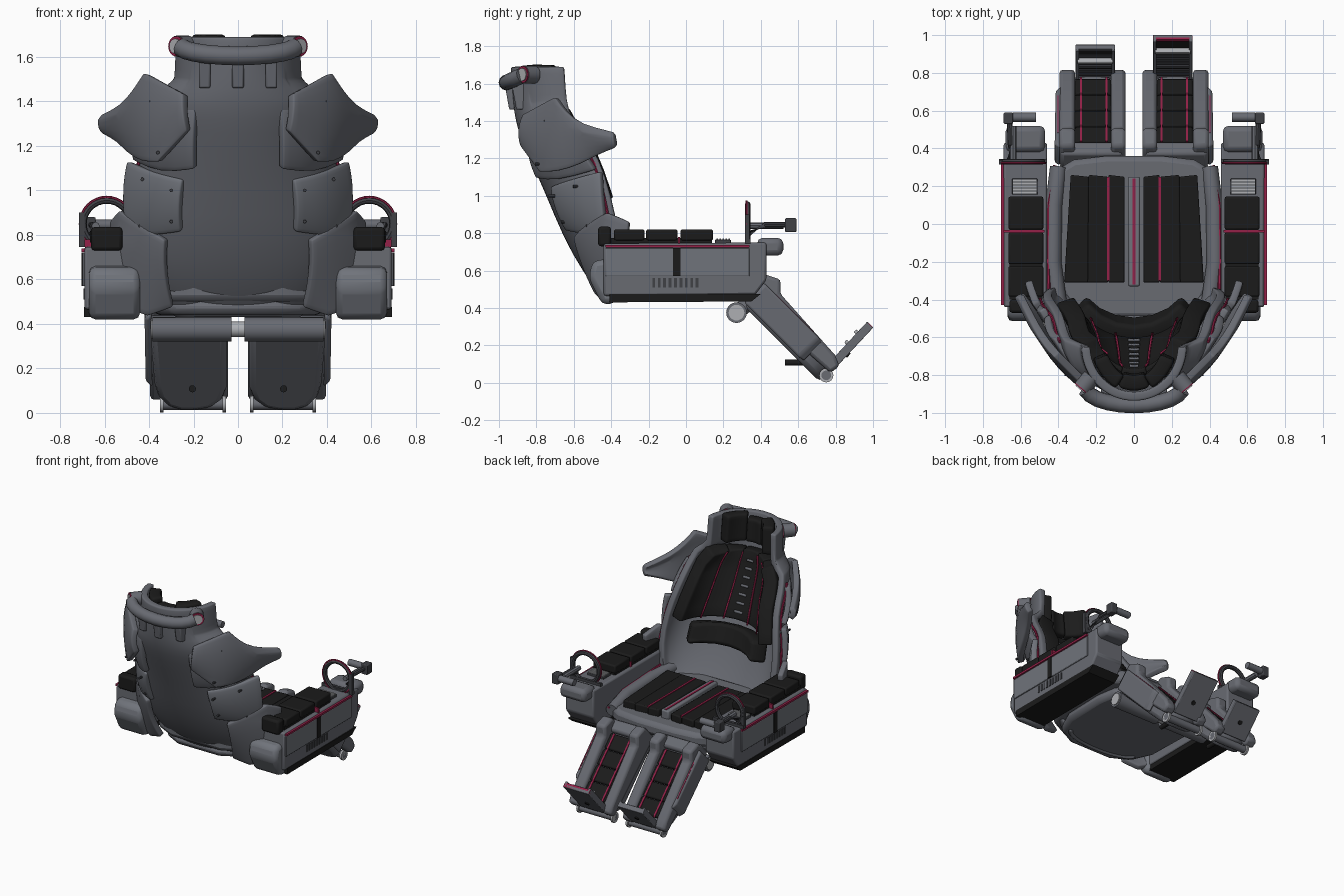
import bpy, bmesh, math
from mathutils import Vector

if "Cube" in bpy.data.objects:
    bpy.data.objects.remove(bpy.data.objects["Cube"])

def mat(name, c):
    m = bpy.data.materials.new(name)
    m.diffuse_color = (*c, 1)
    m.use_nodes = True
    m.node_tree.nodes["Principled BSDF"].inputs["Base Color"].default_value = m.diffuse_color
    return m

GREY = mat("hull grey", (.138, .145, .167))
PANEL = mat("panel grey", (.162, .173, .198))
DARK = mat("dark metal", (.05, .052, .06))
BLACK = mat("black padding", (.011, .011, .011))
RED = mat("crimson trim", (.30, .015, .065))
LIGHT = mat("light metal", (.42, .43, .45))

def add(name, verts, faces, m, mirror=False, thick=0, bevel=0, sub=0):
    me = bpy.data.meshes.new(name)
    me.from_pydata([tuple(v) for v in verts], [], faces)
    bm = bmesh.new()
    bm.from_mesh(me)
    bmesh.ops.recalc_face_normals(bm, faces=bm.faces)
    bm.to_mesh(me)
    bm.free()
    me.materials.append(m)
    ob = bpy.data.objects.new(name, me)
    bpy.context.collection.objects.link(ob)
    if thick:
        s = ob.modifiers.new("thickness", 'SOLIDIFY')
        s.thickness, s.offset = thick, 0
    if bevel:
        b = ob.modifiers.new("bevel", 'BEVEL')
        b.width, b.segments, b.limit_method = bevel, 2, 'ANGLE'
    if sub:
        s = ob.modifiers.new("subdivision", 'SUBSURF')
        s.levels = s.render_levels = sub
    if mirror:
        ob.modifiers.new("mirror", 'MIRROR').use_mirror_merge = False
    return ob

def sheet(name, rows, m, **k):
    n = len(rows[0])
    f = [(i*n+j, i*n+j+1, i*n+n+j+1, i*n+n+j) for i in range(len(rows)-1) for j in range(n-1)]
    return add(name, [p for r in rows for p in r], f, m, **k)

def prism(name, pts, lo, hi, m, at, **k):
    """Extrude a 2D outline between lo and hi; 'at' maps (a, b, height) to space."""
    n = len(pts)
    v = [at(a, b, h) for h in (lo, hi) for a, b in pts]
    f = [tuple(range(n)), tuple(range(n, 2*n))] + [(i, (i+1) % n, n+(i+1) % n, n+i) for i in range(n)]
    return add(name, v, f, m, **k)

def rect(a0, a1, b0, b1):
    return [(a0, b0), (a1, b0), (a1, b1), (a0, b1)]

up = lambda a, b, h: (a, b, h)          # outline in plan
side = lambda a, b, h: (h, a, b)        # outline in side elevation
leg = lambda a, t, n: (a, .39 + .707*(t+n), .435 + .707*(n-t))   # leg rest plane
leg_side = lambda t, n, a: leg(a, t, n)

def box(name, x, y, z, m, **k):
    k.setdefault("mirror", True)
    return prism(name, rect(*x, *y), *z, m, up, **k)

def tube(name, pts, r, m, mirror=True, closed=False, n=12):
    pts = [Vector(p) for p in pts]
    c, v, f = len(pts), [], []
    for i, p in enumerate(pts):
        a, b = (pts[i-1], pts[(i+1) % c]) if closed else (pts[max(i-1, 0)], pts[min(i+1, c-1)])
        t = (b-a).normalized()
        u = t.cross(Vector((0, 1, 0)) if abs(t.y) < .9 else Vector((0, 0, 1))).normalized()
        w = t.cross(u)
        v += [p + r*(math.cos(q)*u + math.sin(q)*w) for q in (2*math.pi*j/n for j in range(n))]
    for i in range(c if closed else c-1):
        for j in range(n):
            a, b = i*n, (i+1) % c*n
            f.append((a+j, a+(j+1) % n, b+(j+1) % n, b+j))
    if not closed:
        f += [tuple(range(n)), tuple(range(c*n-n, c*n))]
    return add(name, v, f, m, mirror=mirror)

# Back shell sections: height, half width, rear y, depth
SECT = [(.44, .28, -.42, .08), (.6, .45, -.55, .2), (.8, .49, -.66, .28), (1.0, .47, -.74, .32), (1.2, .42, -.83, .35),
        (1.34, .40, -.89, .31), (1.42, .37, -.91, .28), (1.49, .285, -.92, .26), (1.69, .275, -.935, .265)]

def shell(deg, z, off=0):
    for s, t in zip(SECT, SECT[1:]):
        if z <= t[0] or t is SECT[-1]:
            k = (z-s[0]) / (t[0]-s[0])
            w, y, d = (s[i] + k*(t[i]-s[i]) for i in (1, 2, 3))
            break
    a = math.radians(deg)
    return ((w-off)*math.sin(a), y + off + d*(1-math.cos(a)), z)

def patch(name, a0, a1, z0, z1, off, m, thick, na=6, nz=6, **k):
    rows = [[shell(a0+(a1-a0)*i/na, z0+(z1-z0)*j/nz, off) for i in range(na+1)] for j in range(nz+1)]
    return sheet(name, rows, m, thick=thick, **k)

sheet("back_shell", [[shell(a, s[0], .02) for a in range(-90, 91, 10)] for s in SECT],
      GREY, thick=.05, bevel=.012, sub=1)

# Armour panels wrapping the shell: (top, bottom) stations from the middle outwards
def armour(name, stations, m=GREY):
    rows = []
    for t, b in stations:
        t, b = Vector(t), Vector(b)
        c = (t+b)/2
        out = Vector((c.x, c.y+.3, 0)).normalized()*.02
        rows.append([t, t.lerp(b, .3)+out, t.lerp(b, .7)+out, b])
    sheet(name, rows, m, thick=.045, bevel=.012, sub=1, mirror=True)

armour("shoulder_wing", [((.235, -.86, 1.43), (.22, -.87, 1.27)), ((.33, -.77, 1.48), (.35, -.77, 1.13)),
       ((.41, -.69, 1.525), (.42, -.68, 1.13)), ((.455, -.64, 1.45), (.48, -.56, 1.17)),
       ((.51, -.56, 1.38), (.53, -.46, 1.23)), ((.595, -.38, 1.335), (.595, -.37, 1.265))])
armour("upper_side_panel", [((.18, -.84, 1.37), (.19, -.79, 1.10)), ((.30, -.77, 1.38), (.34, -.69, 1.08)),
       ((.41, -.60, 1.36), (.46, -.48, 1.14))])
armour("middle_side_panel", [((.24, -.71, 1.05), (.25, -.63, .82)), ((.38, -.63, 1.08), (.39, -.55, .80)),
       ((.485, -.45, 1.13), (.485, -.42, .80))], PANEL)
armour("lower_side_panel", [((.32, -.59, .78), (.29, -.47, .48)), ((.42, -.54, .84), (.40, -.43, .44)),
       ((.52, -.42, .91), (.48, -.40, .47)), ((.56, -.30, .86), (.49, -.33, .56))])
for z0, z1 in ((.8, 1.08), (1.1, 1.38)):
    tube("shell_edge_trim", [shell(88, z0+(z1-z0)*i/4, -.008) for i in range(5)], .008, RED, n=6)
for x, y, z in ((.3, -.73, 1.0), (.43, -.60, 1.05), (.3, -.665, .86), (.39, -.755, 1.4), (.36, -.80, 1.17), (.44, -.53, .84)):
    tube("panel_bolt", [(x, y-.004, z), (x, y+.03, z)], .008, DARK, n=8)

# Head bar with angled end caps and brackets
arc = [(.26*math.sin(a), -.86-.10*math.cos(a), 1.65-.045*math.cos(a)) for a in (math.radians(d) for d in range(-80, 81, 16))]
tube("head_bar", arc, .042, GREY, mirror=False)
for name, r, e, m in (("bar_end", .048, .05, GREY), ("bar_end_ring", .045, .056, RED), ("bar_end_cap", .034, .062, LIGHT)):
    tube(name, [(.225, -.81, 1.648), (.24+e*.7, -.825-e*.7-.01, 1.648)], r, m, n=20)
for x in (-.15, 0, .15):
    k = abs(x)*.25
    prism("head_bracket", [(-.97+k, 1.6), (-.945+k, 1.46), (-.88+k, 1.46), (-.88+k, 1.62)], x-.026, x+.026,
          GREY, side, bevel=.008)

# Back cushions with stitched trim
for a0, a1 in ((-17.5, 17.5), (17.5, 45), (45, 76)):
    patch("back_cushion", a0, a1, .99, 1.45, .095, BLACK, .10, bevel=.012, mirror=a0 > 0)
    if a0 > 0:
        patch("back_cushion_trim", a0-1, a0+1, 1.0, 1.44, .147, RED, .008, na=1, mirror=True)
patch("head_cushion_side", 22, 64, 1.50, 1.70, .08, BLACK, .08, bevel=.015, mirror=True)
patch("head_cushion", -21, 21, 1.50, 1.67, .09, BLACK, .08, bevel=.015)
patch("lumbar_cushion", -55, 55, .83, .97, .13, BLACK, .12, bevel=.025)
for i in range(7):
    patch("spine_clip", -6, 6, 1.05+.055*i, 1.065+.055*i, .147, GREY, .02, nz=1)

# Seat pan, bolsters and cushions
hw = [(.20, -.50), (.36, -.42), (.44, -.25), (.45, .1), (.42, .28), (.32, .34), (.15, .36)]
plan = hw + [(-x, y) for x, y in reversed(hw)]
prism("seat_pan", plan, .5, .6, GREY, up, bevel=.03)
prism("seat_belly", [(x*.85, y*.9-.02) for x, y in plan], .44, .51, GREY, up, bevel=.03)
tube("seat_bolster", [(.40, -.42, .62), (.43, -.2, .61), (.425, .1, .60), (.40, .3, .57)], .045, GREY)
tube("seat_bolster_trim", [(.45, -.40, .655), (.455, -.2, .64), (.45, .1, .63), (.42, .31, .59)], .009, RED, n=6)
for x0, x1, w in ((.05, .136, 0), (.136, .24, .01), (.24, .335, .035)):
    prism("seat_cushion", [(x0, -.31), (x1+w, -.31), (x1, .26), (x0, .25)], .59, .65, BLACK, up, bevel=.008, mirror=True)
box("seat_cushion_trim", (.129, .143), (-.30, .25), (.64, .655), RED)
box("seat_spine", (-.032, .032), (-.33, .25), (.59, .66), PANEL, mirror=False, bevel=.01)
box("seat_spine_trim", (-.007, .007), (-.32, .24), (.655, .664), RED, mirror=False)

# Arm consoles
prism("arm_console", [(-.44, .465), (.37, .47), (.43, .55), (.43, .75), (-.44, .745)], .46, .69, GREY, side, bevel=.012, mirror=True)
prism("console_base", [(-.41, .43), (.35, .435), (.40, .475), (-.41, .475)], .465, .692, BLACK, side, mirror=True)
prism("console_rear_block", [(-.38, .42), (-.45, .42), (-.52, .56), (-.50, .65), (-.38, .67)], .44, .67, PANEL, side, bevel=.03, mirror=True)
box("console_front_block", (.47, .68), (.38, .52), (.68, .775), GREY, bevel=.03)
box("console_side_plate", (.685, .698), (-.43, .34), (.57, .72), PANEL, bevel=.004)
box("console_side_slot", (.69, .703), (-.07, -.03), (.57, .72), BLACK)
box("console_trim", (.685, .704), (-.43, .34), (.723, .738), RED)
for i in range(9):
    box("console_vent", (.68, .694), (-.18+.029*i, -.165+.029*i), (.51, .56), DARK)
for y0, y1 in ((-.385, -.222), (-.213, -.045), (-.03, .145)):
    box("arm_pad", (.48, .665), (y0, y1), (.76, .82), BLACK, bevel=.01)
box("arm_pad_base", (.485, .66), (-.40, .14), (.74, .775), BLACK)
box("arm_pad_trim", (.475, .69), (-.044, -.031), (.745, .78), RED)
box("arm_rear_pad", (.52, .66), (-.47, -.40), (.73, .835), BLACK, bevel=.015)
box("arm_screen", (.51, .645), (.155, .24), (.745, .765), DARK, bevel=.004)
for i in range(5):
    box("arm_screen_bar", (.515, .64), (.162+.016*i, .171+.016*i), (.76, .772), LIGHT)

# Control ring and stick
def circle(r, y):
    return [(.59+r*math.cos(a), y, .85+r*math.sin(a)) for a in (math.pi*i/16 for i in range(32))]
tube("control_ring", circle(.105, .33), .015, DARK, closed=True, n=8)
tube("control_ring_trim", circle(.120, .323), .006, RED, closed=True, n=6)
box("ring_mount", (.46, .715), (.325, .345), (.745, .77), DARK)
box("ring_post", (.69, .715), (.315, .34), (.745, .90), DARK)
tube("stick_link", [(.66, .34, .80), (.655, .42, .845), (.66, .58, .845)], .014, DARK, n=8)
tube("stick_strut", [(.64, .34, .84), (.64, .52, .84)], .018, GREY, n=8)
tube("stick_grip", [(.52, .565, .845), (.64, .565, .845)], .024, GREY)
box("stick_head", (.64, .69), (.53, .59), (.805, .88), DARK, bevel=.006)

# Leg rests
out = [(.05, -.04), (.05, .40), (.07, .47), (.12, .52), (.18, .535), (.26, .535), (.32, .51), (.36, .45), (.375, .38), (.40, -.04)]
prism("leg_rest", out, -.075, .04, GREY, leg, bevel=.03, mirror=True)
rail = [(-.09, -.04), (-.09, .12), (0, .165), (.05, .11), (.49, .085), (.55, .06), (.54, 0)]
prism("leg_rail_inner", rail, .045, .122, GREY, leg_side, bevel=.018, mirror=True)
prism("leg_rail_outer", rail, .312, .395, GREY, leg_side, bevel=.018, mirror=True)
prism("leg_wing", [(.39, -.06), (.42, -.04), (.415, .36), (.385, .40)], -.06, .09, GREY, leg, bevel=.012, mirror=True)
prism("leg_wing_trim", rect(.400, .406, .04, .32), .085, .092, RED, leg, mirror=True)
prism("knee_block", rect(.06, .39, -.10, -.01), -.04, .08, GREY, leg, bevel=.02, mirror=True)
for i in range(4):
    prism("leg_pad", rect(.12, .313, 0+.12*i, .114+.12*i), .03, .065, BLACK, leg, bevel=.01, mirror=True)
for x in (.14, .275):
    prism("leg_trim", rect(x, x+.012, 0, .48), .06, .07, RED, leg, mirror=True)
tube("leg_bolt", [(.205, .53, .108), (.205, .64, .108)], .016, BLACK)
tube("knee_roller", [(.03, .27, .375), (.385, .27, .375)], .055, GREY, n=24)
tube("knee_roller_cap", [(.38, .27, .375), (.392, .27, .375)], .042, LIGHT, n=24)
tube("knee_axle", [(-.035, .27, .375), (.035, .27, .375)], .035, LIGHT, mirror=False, n=16)
tube("knee_hinge", [(.22, .27, .375), (.22, .38, .46)], .04, GREY)
tube("ankle_roller", [(.055, .75, .04), (.35, .75, .04)], .026, GREY, n=16)
for x in (.055, .335):
    tube("ankle_cap", [(x, .75, .04), (x+.015, .75, .04)], .038, LIGHT, n=16)

# Foot plates; one side is extended further
for s, d in ((-1, -.075), (1, 0)):
    foot = lambda a, l, n, s=s: (s*a, .78+.68*l-.73*n, .08+.73*l+.68*n)
    L = .31+d
    prism("foot_plate", rect(.10, .31, 0, L), -.015, .01, GREY, foot, bevel=.004)
    prism("foot_tread", rect(.12, .29, .02, L-.02), .005, .014, BLACK, foot)
    tube("foot_bolt", [foot(.205, .11, -.022), foot(.205, .11, 0)], .016, BLACK, mirror=False)
    for x in (.10, .29):
        prism("foot_rail", rect(x, x+.02, 0, L), .0, .03, GREY, foot, bevel=.004)
    for i in range(6):
        prism("foot_slat", rect(.12, .29, .03+.028*i, .048+.028*i), .005, .022, DARK, foot)
    prism("foot_bar", rect(.11, .30, L-.09, L-.07), .0, .045, LIGHT, foot, bevel=.005)
    prism("foot_lip", rect(.10, .31, L-.015, L), -.01, .02, RED if s > 0 else GREY, foot)

# Smooth shading with sharp edges kept
for ob in bpy.data.objects:
    ob.select_set(True)
    bpy.context.view_layer.objects.active = ob
bpy.ops.object.shade_smooth_by_angle(angle=math.radians(35))
